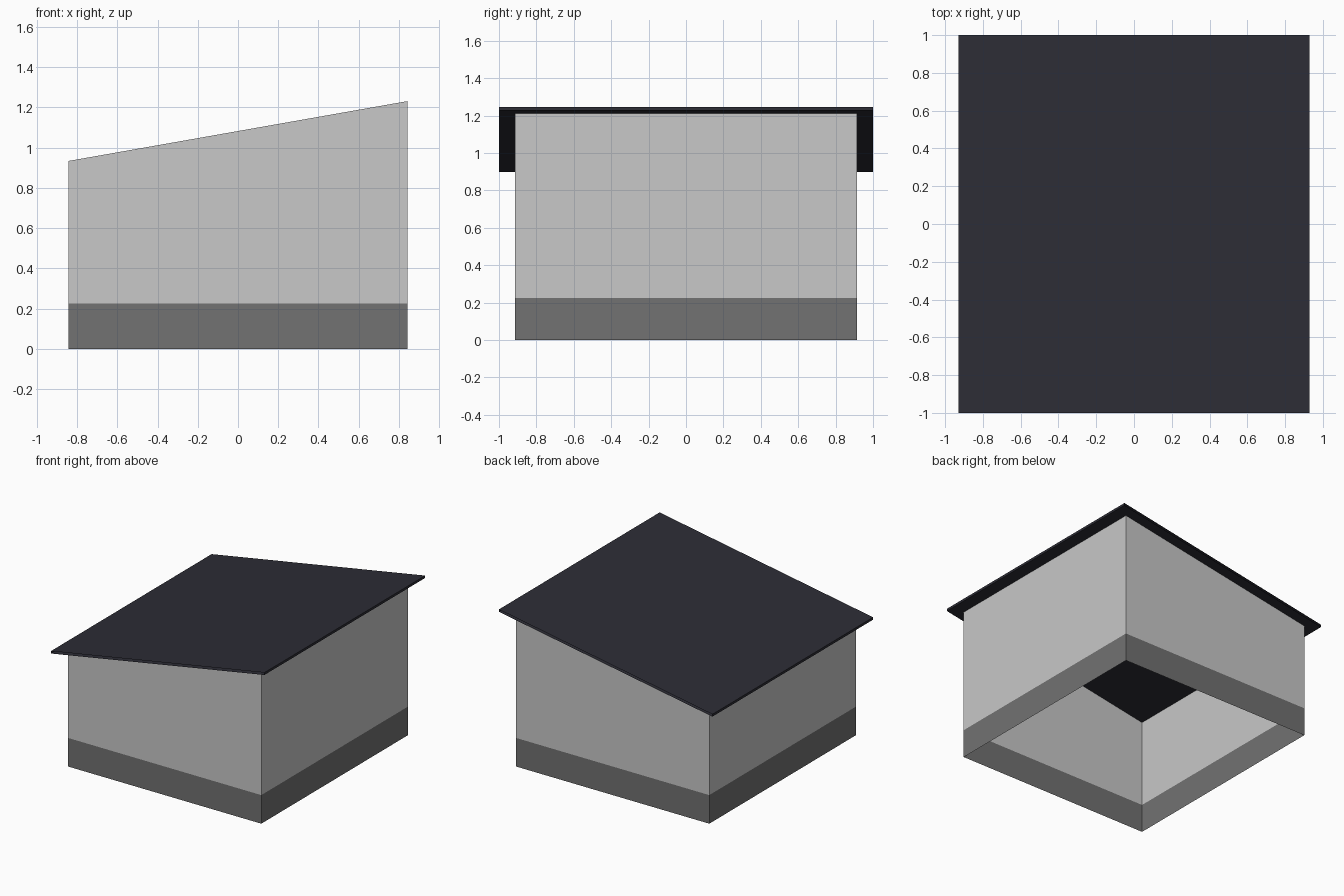
import bpy
import bmesh

if "Cube" in bpy.data.objects:
    bpy.data.objects.remove(bpy.data.objects["Cube"])

HALF_X, HALF_Y = 0.843, 0.914      # wall footprint
ROOF_X, ROOF_Y = 0.93, 1.0         # roof overhang
PLINTH_TOP = 0.225
ROOF_GAP = 0.019                   # roof thickness


def roof_z(x):
    """Height of the upper roof plane."""
    return 1.082 + 0.1765 * x


def material(name, color):
    m = bpy.data.materials.new(name)
    m.diffuse_color = (*color, 1.0)
    m.use_nodes = True
    m.node_tree.nodes["Principled BSDF"].inputs["Base Color"].default_value = m.diffuse_color
    return m


def loft(name, rings, closed, mat):
    """Join matching rings of points with quads, without end caps."""
    bm = bmesh.new()
    rows = [[bm.verts.new(p) for p in ring] for ring in rings]
    n = len(rows[0])
    for a, b in zip(rows, rows[1:]):
        for i in range(n if closed else n - 1):
            j = (i + 1) % n
            bm.faces.new((a[i], a[j], b[j], b[i]))
    mesh = bpy.data.meshes.new(name)
    bm.to_mesh(mesh)
    bm.free()
    mesh.materials.append(mat)
    obj = bpy.data.objects.new(name, mesh)
    bpy.context.collection.objects.link(obj)
    return obj


def footprint(height):
    """Counter-clockwise wall outline at a height given by x."""
    corners = ((-1, -1), (1, -1), (1, 1), (-1, 1))
    return [(sx * HALF_X, sy * HALF_Y, height(sx * HALF_X)) for sx, sy in corners]


wall_grey = material("light grey wall", (0.578, 0.578, 0.578))
plinth_grey = material("dark grey plinth", (0.168, 0.168, 0.168))
roof_dark = material("dark slate roof", (0.026, 0.026, 0.036))

# Open-bottomed wall shell: plinth band, then walls rising to the sloping roof
loft("plinth", [footprint(lambda x: 0.0), footprint(lambda x: PLINTH_TOP)], True, plinth_grey)
loft("walls", [footprint(lambda x: PLINTH_TOP), footprint(roof_z)], True, wall_grey)

# Single-pitch roof: a thin sleeve, open at its front and back ends
low, high = roof_z(-ROOF_X), roof_z(ROOF_X)
profile = [(-ROOF_X, low - ROOF_GAP), (ROOF_X, high - ROOF_GAP), (ROOF_X, high), (-ROOF_X, low)]
loft("roof", [[(x, y, z) for x, z in profile] for y in (-ROOF_Y, ROOF_Y)][::1], True, roof_dark)
for poly_owner in ("roof",):
    mesh = bpy.data.objects[poly_owner].data
    bm = bmesh.new()
    bm.from_mesh(mesh)
    # Turn the sleeve outward: its top face must point up
    top = max(bm.faces, key=lambda f: f.calc_center_median().z if abs(f.normal.z) > 0.5 else -1)
    if top.normal.z < 0:
        bmesh.ops.reverse_faces(bm, faces=bm.faces[:])
    bm.to_mesh(mesh)
    bm.free()
